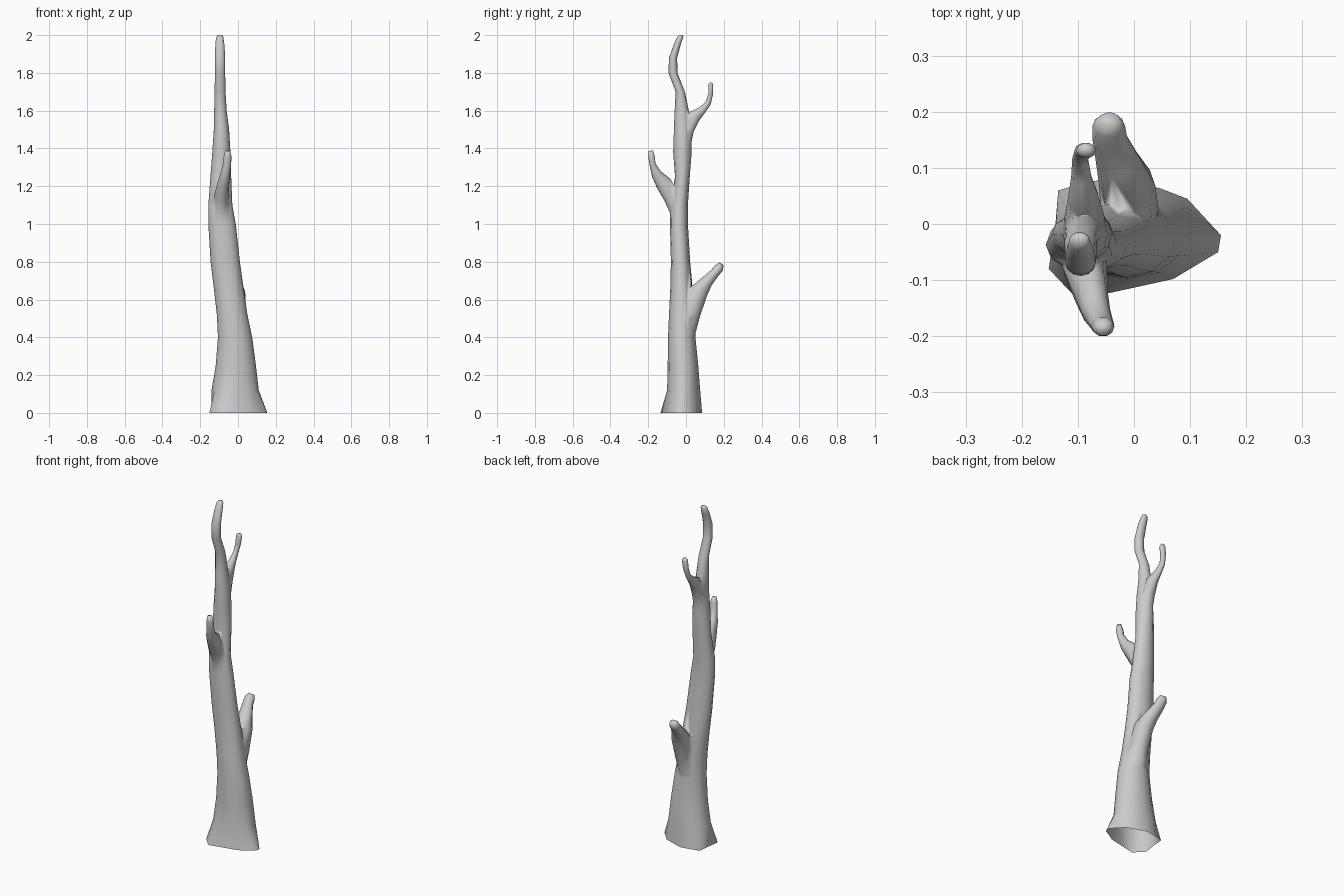
import bpy, bmesh, math
from mathutils import Vector

if "Cube" in bpy.data.objects:
    bpy.data.objects.remove(bpy.data.objects["Cube"])


def skin_rings(name, rings):
    """Bridge equal-sized rings into a closed tube."""
    bm = bmesh.new()
    loops = [[bm.verts.new(p) for p in r] for r in rings]
    n = len(loops[0])
    for a, b in zip(loops, loops[1:]):
        for i in range(n):
            j = (i + 1) % n
            bm.faces.new((a[i], a[j], b[j], b[i]))
    bm.faces.new(loops[0][::-1])
    bm.faces.new(loops[-1])
    bmesh.ops.recalc_face_normals(bm, faces=bm.faces)
    me = bpy.data.meshes.new(name)
    bm.to_mesh(me)
    bm.free()
    ob = bpy.data.objects.new(name, me)
    bpy.context.collection.objects.link(ob)
    return ob


def branch(name, path, n=10):
    """Tube along (x, y, z, half width in x, half thickness)."""
    pts = [Vector(p[:3]) for p in path]
    rings = []
    for k, p in enumerate(path):
        t = (pts[min(k + 1, len(pts) - 1)] - pts[max(k - 1, 0)]).normalized()
        up = t.cross(Vector((1, 0, 0))).normalized()
        side = up.cross(t)
        rings.append([pts[k] + side * p[3] * math.cos(a) + up * p[4] * math.sin(a)
                      for a in (2 * math.pi * i / n for i in range(n))])
    return skin_rings(name, rings)


# Trunk: irregular flared foot, then oval sections (z, x min, x max, y min, y max)
foot = [(.155, -.02), (.095, .045), (.04, .065), (-.02, .085), (-.08, .075), (-.135, .06),
        (-.14, 0), (-.152, -.08), (-.1, -.135), (-.03, -.12), (.07, -.098), (.15, -.05)]
sections = [
    (.12, -.14, .11, -.10, .075), (.25, -.118, .095, -.097, .065), (.4, -.106, .075, -.095, .05),
    (.52, -.112, .05, -.09, .045), (.66, -.128, .03, -.083, .035), (.8, -.145, .01, -.08, .022),
    (1.0, -.157, -.012, -.085, .01), (1.1, -.157, -.03, -.083, .01), (1.25, -.146, -.036, -.058, .02),
    (1.38, -.136, -.04, -.068, .03), (1.5, -.128, -.047, -.064, .028), (1.6, -.126, -.06, -.06, .015),
    (1.7, -.124, -.066, -.055, -.006), (1.8, -.122, -.068, -.093, -.045),
    (1.88, -.122, -.068, -.09, -.047), (1.95, -.12, -.072, -.065, -.028), (1.99, -.116, -.078, -.047, -.014),
    (2.0, -.107, -.083, -.036, -.018)]
rings = [[(x, y, 0) for x, y in foot]]
for z, x0, x1, y0, y1 in sections:
    rings.append([((x0 + x1) / 2 + (x1 - x0) / 2 * math.cos(a),
                   (y0 + y1) / 2 + (y1 - y0) / 2 * math.sin(a), z)
                  for a in (2 * math.pi * i / 12 for i in range(12))])
trunk = skin_rings("tree_trunk", rings)

# Three broken side branches
branches = [
    branch("lower_branch", [
        (-.015, -.02, .36, .05, .055), (-.008, .025, .53, .052, .055), (-.012, .067, .642, .05, .052),
        (-.028, .11, .695, .04, .034), (-.043, .152, .74, .031, .026),
        (-.045, .175, .768, .029, .026), (-.043, .187, .788, .018, .014)]),
    branch("middle_branch", [
        (-.09, -.04, 1.04, .035, .035), (-.088, -.075, 1.14, .04, .045), (-.078, -.118, 1.215, .031, .045),
        (-.068, -.155, 1.262, .026, .029), (-.058, -.177, 1.315, .022, .017),
        (-.055, -.183, 1.36, .02, .018), (-.055, -.187, 1.388, .013, .012)]),
    branch("upper_branch", [
        (-.088, -.01, 1.4, .035, .033), (-.088, .012, 1.5, .036, .032), (-.09, .045, 1.572, .028, .036),
        (-.094, .085, 1.602, .018, .022), (-.096, .117, 1.64, .014, .016),
        (-.09, .131, 1.69, .016, .013), (-.085, .131, 1.735, .018, .014), (-.085, .133, 1.748, .01, .008)])]

# Fuse the branches into the trunk
bpy.context.view_layer.objects.active = trunk
for b in branches:
    m = trunk.modifiers.new("fuse", 'BOOLEAN')
    m.operation = 'UNION'
    m.solver = 'EXACT'
    m.object = b
    bpy.ops.object.modifier_apply(modifier=m.name)
    bpy.data.objects.remove(b, do_unlink=True)

# Open underside and smooth bark
bm = bmesh.new()
bm.from_mesh(trunk.data)
under = [f for f in bm.faces if all(v.co.z < 1e-4 for v in f.verts)]
bmesh.ops.delete(bm, geom=under, context='FACES')
bmesh.ops.remove_doubles(bm, verts=bm.verts, dist=.002)
for f in bm.faces:
    f.smooth = True
bm.to_mesh(trunk.data)
bm.free()
